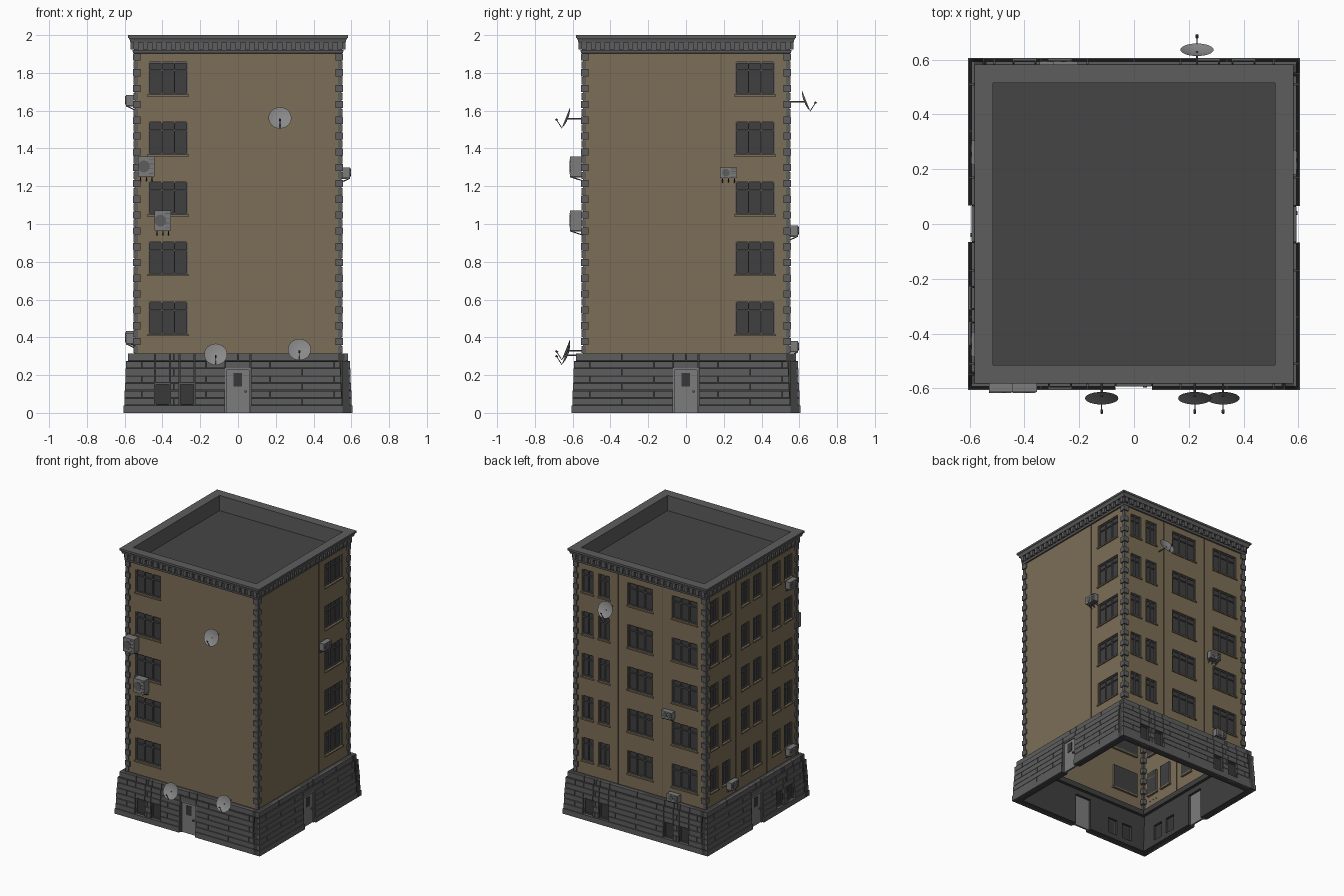
import bpy, bmesh, math
from mathutils import Matrix, Vector

if "Cube" in bpy.data.objects:
    bpy.data.objects.remove(bpy.data.objects["Cube"])

PARTS = {}
W = 0.546                                   # wall distance from centre
SIDES = [Matrix.Rotation(math.radians(90 * i), 4, 'Z') for i in range(4)]  # front, right, back, left


def part(name):
    return PARTS.setdefault(name, bmesh.new())


def quad(name, M, pts):
    bm = part(name)
    bm.faces.new([bm.verts.new(M @ Vector(p)) for p in pts])


def box(name, M, u0, u1, o0, o1, z0, z1):
    """Box in side coordinates: u along the wall, o outward, z up."""
    m = M @ Matrix.Translation(((u0 + u1) / 2, -(o0 + o1) / 2, (z0 + z1) / 2))
    m = m @ Matrix.Diagonal((u1 - u0, o1 - o0, z1 - z0, 1))
    bmesh.ops.create_cube(part(name), size=1, matrix=m)


def rod(name, M, p, q, r, seg=8):
    p, q = Vector(p), Vector(q)
    m = Matrix.Translation((p + q) / 2) @ (q - p).to_track_quat('Z', 'Y').to_matrix().to_4x4()
    bmesh.ops.create_cone(part(name), cap_ends=True, segments=seg, radius1=r, radius2=r,
                          depth=(q - p).length, matrix=M @ m)


def square_loft(name, profile):
    bm = part(name)
    rings = [[bm.verts.new((x * r, y * r, z)) for x, y in ((-1, -1), (1, -1), (1, 1), (-1, 1))]
             for r, z in profile]
    for a, b in zip(rings, rings[1:]):
        for i in range(4):
            j = (i + 1) % 4
            bm.faces.new((a[i], a[j], b[j], b[i]))
    return rings


def inside(u, z, openings):
    return any(a < u < b and c < z < d for a, b, c, d in openings)


def window(M, u0, u1, z0, z1, panes):
    # reveal, glass, frame, mullions, transom and sill
    g, t, zt = W - 0.016, 0.007, z0 + (z1 - z0) * 0.74
    c = [(u0, z0), (u1, z0), (u1, z1), (u0, z1)]
    for (a, b), (d, e) in zip(c, c[1:] + c[:1]):
        quad("wall", M, [(a, -W, b), (d, -W, e), (d, -g, e), (a, -g, b)])
    quad("window_glass", M, [(a, -g, b) for a, b in c])
    for i in range(panes + 1):
        u = u0 + t / 2 + (u1 - u0 - t) * i / panes
        box("window_frame", M, u - t / 2, u + t / 2, g, g + 0.009, z0, z1)
    for z in (z0 + t / 2, zt, z1 - t / 2):
        box("window_frame", M, u0, u1, g, g + 0.008, z - t / 2, z + t / 2)
    box("window_sill", M, u0 - 0.006, u1 + 0.006, g, W + 0.008, z0 - 0.01, z0)


def wall(M, columns):
    ops = [(u - w / 2, u + w / 2, 0.416 + 0.3175 * f, 0.588 + 0.3175 * f)
           for u, w in columns for f in range(5)]
    us = sorted({-W, W} | {v for o in ops for v in o[:2]})
    zs = sorted({0.29, 1.91} | {v for o in ops for v in o[2:]})
    for a, b in zip(us, us[1:]):
        for c, d in zip(zs, zs[1:]):
            if not inside((a + b) / 2, (c + d) / 2, ops):
                quad("wall", M, [(a, -W, c), (b, -W, c), (b, -W, d), (a, -W, d)])
    for o in ops:
        window(M, *o, 3 if o[1] - o[0] > 0.15 else 2)


def base(M, door, cellars):
    ops = [(u - 0.04, u + 0.04, 0.041, 0.157) for u in cellars]
    if door:
        ops.append((-0.068, 0.066, -0.01, 0.236))
    h = 0.0392
    rows = [(0, 0.04, 0.606)] + [(0.04 + h * i, 0.04 + h * (i + 1), 0.602 - 0.0018 * i) for i in range(6)]
    rows.append((0.275, 0.315, 0.583))
    for k, (z0, z1, d) in enumerate(rows):
        lo = 0.53 if k == 7 else 0.552
        joints = {-0.51 + 0.17 * (k % 2) + 0.34 * i for i in range(4)} if k else set()
        cuts = sorted(v for v in {-d, d - 0.05} | joints | {e for o in ops for e in o[:2]} if -d <= v <= d - 0.05)
        for a, b in zip(cuts, cuts[1:]):
            if inside((a + b) / 2, (z0 + z1) / 2, ops):
                continue
            g = 0 if k == 0 else 0.002
            box("base_backing", M, a, b, lo, d - 0.009, z0, z1)
            if b - a > 0.01:
                box("base_stone", M, a + (g if a > -d else 0), b - g, d - 0.02, d, z0 + g, z1 - (0 if k == 7 else g))
    for u in cellars:                       # cellar windows
        box("cellar_glass", M, u - 0.04, u + 0.04, 0.572, 0.577, 0.04, 0.158)
        for s in (-0.037, 0.037):
            box("cellar_frame", M, u + s - 0.003, u + s + 0.003, 0.572, 0.586, 0.04, 0.158)
        for z in (0.044, 0.154):
            box("cellar_frame", M, u - 0.04, u + 0.04, 0.572, 0.585, z - 0.003, z + 0.003)
    if door:                                # door leaf, jambs, pane and knob
        box("door", M, -0.062, 0.06, 0.57, 0.583, 0, 0.23)
        for a, b in ((-0.068, -0.06), (0.058, 0.066)):
            box("door", M, a, b, 0.57, 0.592, 0, 0.236)
        box("door", M, -0.068, 0.066, 0.57, 0.591, 0.228, 0.237)
        box("door_glass", M, -0.024, 0.02, 0.58, 0.586, 0.14, 0.21)
        rod("door_knob", M, (0.04, -0.58, 0.113), (0.04, -0.597, 0.113), 0.007)


def aircon(M, u, z, w=0.09, h=0.055, d=0.04):
    o = W + 0.008
    box("aircon_body", M, u - w / 2, u + w / 2, o, o + d, z - h / 2, z + h / 2)
    r = h * 0.36 if h < w else w * 0.36
    rod("aircon_fan", M, (u - w * 0.15, -o - d, z), (u - w * 0.15, -o - d - 0.003, z), r, 12)
    for i in range(4):                      # grille slats
        zz = z - h * 0.36 + h * 0.24 * i
        box("aircon_slats", M, u + w * 0.16, u + w * 0.44, o + d, o + d + 0.003, zz - 0.002, zz + 0.002)
    for s in (-0.35, 0, 0.35):              # wall brackets
        box("aircon_bracket", M, u + s * w - 0.003, u + s * w + 0.003, W - 0.005, o + d, z - h / 2 - 0.006, z - h / 2)
        rod("aircon_bracket", M, (u + s * w, -W, z - h / 2 - 0.024), (u + s * w, -o - d + 0.004, z - h / 2 - 0.003), 0.003, 6)


def dish(M, u, z):
    c = Vector((u, -0.636, z))
    m = M @ Matrix.Translation(c) @ Matrix.Rotation(math.radians(68), 4, 'X')
    bm, n, R = part("satellite_dish"), 24, 0.061
    rings = []
    for k in range(1, 5):                   # shallow parabolic bowl
        r = R * k / 4
        rings.append([bm.verts.new(m @ Vector((r * math.cos(6.28319 * i / n), r * math.sin(6.28319 * i / n),
                                               -0.012 + 0.012 * (r / R) ** 2))) for i in range(n)])
    bm.faces.new(rings[0])
    for a, b in zip(rings, rings[1:]):
        for i in range(n):
            bm.faces.new((a[i], b[i], b[(i + 1) % n], a[(i + 1) % n]))
    rod("dish_arm", m, (0, -0.058, 0), (0, -0.026, 0.045), 0.002, 6)
    rod("dish_arm", m, (0, -0.026, 0.048), (0, -0.03, 0.034), 0.005)
    rod("dish_mount", M, (u, -W + 0.01, z - 0.006), (u, -0.63, z - 0.006), 0.004)


def pair(u):
    return [(u - 0.07, 0.094), (u + 0.07, 0.094)]


# Facades: upper wall with windows, then the stone base
wide = 0.21
F, R, B, L = SIDES
wall(F, [(-0.37, wide)])
wall(R, [(0.365, wide)])
wall(B, pair(-0.37) + [(0, wide), (0.37, wide)])
wall(L, pair(-0.37) + pair(0) + pair(0.37))
base(F, True, (-0.40, -0.27))
base(R, True, ())
base(B, False, (-0.40, -0.27, 0.27, 0.40))
base(L, True, (0.27, 0.40))

# Bay joints
for M, us in ((R, (0.185,)), (B, (-0.185, 0.185)), (L, (-0.185, 0.185))):
    for u in us:
        box("bay_joint", M, u - 0.003, u + 0.003, W - 0.005, W + 0.003, 0.31, 1.9)

# Corner quoins and cornice brackets
N = 38
for M in SIDES:
    step = (1.905 - 0.315) / N
    for i in range(N):
        s, z = (0.04, 0.315 + step * i) if i % 2 else (0.022, 0.315 + step * i)
        e = 0.556 if i % 2 else 0.552
        C = M @ Matrix.Translation((e - s / 2, -(e - s / 2), z + step / 2))
        bmesh.ops.create_cube(part("quoin"), size=1, matrix=C @ Matrix.Diagonal((s, s, step - 0.004, 1)))
    for i in range(23):
        u = -0.539 + 1.078 * i / 22
        box("cornice_bracket", M, u - 0.013, u + 0.013, 0.54, 0.568, 1.925, 1.962)

# Cornice, parapet and sunken roof deck
square_loft("cornice", [(0.53, 1.9), (0.556, 1.905), (0.558, 1.92), (0.55, 1.922), (0.55, 1.96), (0.57, 1.962),
                        (0.574, 1.978), (0.578, 1.984), (0.583, 1.986), (0.583, 2.0), (0.514, 2.0), (0.514, 1.88)])
quad("roof_deck", F, [(-0.53, -0.53, 1.885), (0.53, -0.53, 1.885), (0.53, 0.53, 1.885), (-0.53, 0.53, 1.885)])

# Fittings
aircon(F, -0.485, 1.305, 0.088, 0.105, 0.06)
aircon(F, -0.398, 1.018, 0.088, 0.105, 0.06)
aircon(R, 0.225, 1.272)
aircon(B, 0.25, 0.965)
aircon(B, 0.30, 0.352)
aircon(L, 0.44, 1.655)
aircon(L, 0.44, 0.395)
aircon(L, -0.26, 0.405)
for M, u, z in ((F, 0.222, 1.562), (F, -0.118, 0.31), (F, 0.325, 0.335), (B, -0.23, 1.652)):
    dish(M, u, z)

# Turn the parts into objects
COLOURS = {"wall": (0.2, 0.155, 0.095), "window_sill": (0.2, 0.155, 0.095), "bay_joint": (0.12, 0.09, 0.055),
           "window_glass": (0.05, 0.05, 0.052), "cellar_glass": (0.04, 0.04, 0.04), "door_glass": (0.04, 0.04, 0.04),
           "base_backing": (0.05, 0.05, 0.05), "roof_deck": (0.06, 0.06, 0.06), "door": (0.2, 0.2, 0.2),
           "satellite_dish": (0.25, 0.25, 0.25), "aircon_body": (0.2, 0.2, 0.2)}
for name, bm in PARTS.items():
    if name == "wall":
        bmesh.ops.remove_doubles(bm, verts=bm.verts, dist=1e-5)
    if name not in ("roof_deck", "window_glass"):
        bmesh.ops.recalc_face_normals(bm, faces=bm.faces)
    me = bpy.data.meshes.new(name)
    bm.to_mesh(me)
    bm.free()
    ob = bpy.data.objects.new(name, me)
    bpy.context.collection.objects.link(ob)
    mat = bpy.data.materials.new(name)
    mat.diffuse_color = (*COLOURS.get(name, (0.11, 0.11, 0.11)), 1)
    mat.use_nodes = True
    mat.node_tree.nodes["Principled BSDF"].inputs["Base Color"].default_value = mat.diffuse_color
    me.materials.append(mat)
    if name == "satellite_dish":
        me.polygons.foreach_set("use_smooth", [True] * len(me.polygons))
